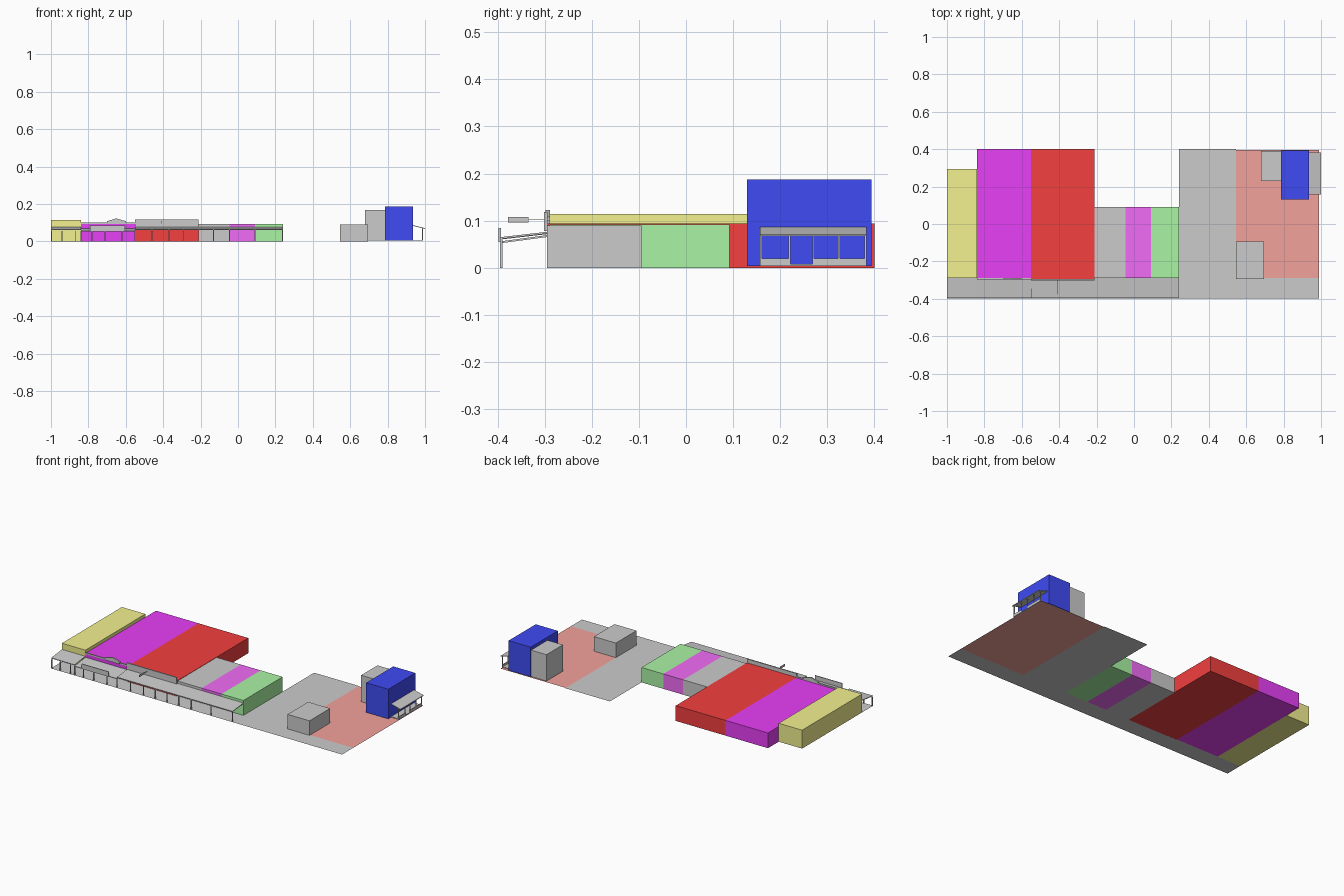
import bpy

def material(name, rgb):
    m = bpy.data.materials.new(name)
    m.diffuse_color = (*rgb, 1)
    return m

RED = material("red", (0.9, 0.05, 0.05))
MAGENTA = material("magenta", (0.81, 0.05, 0.92))
PINK = material("pink_magenta", (0.88, 0.15, 0.92))
YELLOW = material("yellow", (0.9, 0.88, 0.28))
GREEN = material("green", (0.4, 0.9, 0.37))
BLUE = material("blue", (0.05, 0.07, 0.9))
LOT = material("lot_red", (0.9, 0.36, 0.33))

def mesh(name, verts, faces, mat=None):
    me = bpy.data.meshes.new(name)
    me.from_pydata(verts, [], faces)
    ob = bpy.data.objects.new(name, me)
    bpy.context.collection.objects.link(ob)
    if mat:
        me.materials.append(mat)
    return ob

def prism(name, a, b, mat=None):
    """Solid between two matching loops of points."""
    n = len(a)
    faces = [tuple(reversed(range(n))), tuple(range(n, 2 * n))]
    faces += [(i, (i + 1) % n, n + (i + 1) % n, n + i) for i in range(n)]
    return mesh(name, a + b, faces, mat)

def box(name, x0, x1, y0, y1, z0, z1, mat=None):
    loop = [(x0, y0), (x1, y0), (x1, y1), (x0, y1)]
    return prism(name, [(x, y, z0) for x, y in loop], [(x, y, z1) for x, y in loop], mat)

def plane(name, x0, x1, y0, y1, mat=None):
    return mesh(name, [(x0, y0, 0), (x1, y0, 0), (x1, y1, 0), (x0, y1, 0)], [(0, 1, 2, 3)], mat)

# Ground
plane("front_walk", -1, 0.24, -0.398, -0.29)
plane("central_yard", 0.24, 0.545, -0.398, 0.4)
plane("lot_front_walk", 0.545, 0.99, -0.398, -0.29)
plane("red_lot", 0.545, 0.99, -0.29, 0.395, LOT)

# Row of shops
box("yellow_shop", -1, -0.84, -0.29, 0.295, 0, 0.114, YELLOW)
box("magenta_shop", -0.84, -0.55, -0.29, 0.4, 0, 0.094, MAGENTA)
box("red_shop", -0.55, -0.21, -0.295, 0.4, 0, 0.094, RED)
box("grey_shop", -0.21, -0.045, -0.29, 0.092, 0, 0.092)
box("small_magenta_shop", -0.045, 0.09, -0.29, 0.092, 0, 0.092, PINK)
box("green_shop", 0.09, 0.24, -0.29, 0.092, 0, 0.092, GREEN)

# Facade parapets and gable
box("red_shop_parapet", -0.55, -0.21, -0.301, -0.294, 0.078, 0.118)
box("magenta_shop_parapet", -0.84, -0.55, -0.296, -0.289, 0.094, 0.102)
gable = [(-0.70, 0.094), (-0.60, 0.094), (-0.60, 0.108), (-0.65, 0.123), (-0.70, 0.108)]
prism("magenta_shop_gable", [(x, -0.298, z) for x, z in gable], [(x, -0.289, z) for x, z in gable])

# Sloped porch roofs
def porch_roof(name, x0, x1, zf, zb, t=0.004):
    sec = [(-0.395, zf), (-0.29, zb), (-0.29, zb + t), (-0.395, zf + t)]
    prism(name, [(x0, y, z) for y, z in sec], [(x1, y, z) for y, z in sec])

porch_roof("yellow_porch_roof", -1, -0.84, 0.060, 0.072)
porch_roof("magenta_porch_roof", -0.84, -0.55, 0.052, 0.066)
porch_roof("main_porch_roof", -0.55, 0.24, 0.061, 0.073)

# Porch posts
for i, x in enumerate([-0.997, -0.94, -0.87, -0.84, -0.78, -0.71, -0.62, -0.552, -0.46,
                       -0.37, -0.29, -0.21, -0.13, -0.045, 0.09, 0.237]):
    box(f"porch_post_{i}", x - 0.0025, x + 0.0025, -0.395, -0.39, 0, 0.062 if x > -0.55 else 0.055)

# Blank sign boards
box("porch_front_board", -0.79, -0.605, -0.398, -0.393, 0.055, 0.084)
box("projecting_board", -0.413, -0.409, -0.378, -0.334, 0.096, 0.108)
box("projecting_board_arm", -0.412, -0.410, -0.334, -0.296, 0.101, 0.103)

# Buildings in the lot
box("low_shed", 0.545, 0.695, -0.295, -0.094, 0, 0.09)
box("tall_annex", 0.68, 0.785, 0.23, 0.39, 0.004, 0.167)
box("blue_tower", 0.785, 0.936, 0.13, 0.394, 0.004, 0.187, BLUE)

# Side porch of the blue building
sec = [(0.936, 0.083), (1.0, 0.067), (1.0, 0.071), (0.936, 0.087)]
prism("side_porch_roof", [(x, 0.157, z) for x, z in sec], [(x, 0.383, z) for x, z in sec])
box("side_porch_deck", 0.936, 0.99, 0.157, 0.383, 0.004, 0.008)
box("side_porch_rail_left", 0.984, 0.99, 0.157, 0.22, 0.005, 0.02)
box("side_porch_rail_right", 0.984, 0.99, 0.27, 0.383, 0.005, 0.02)
for i, y in enumerate([0.159, 0.22, 0.27, 0.325, 0.381]):
    box(f"side_porch_post_{i}", 0.985, 0.989, y - 0.002, y + 0.002, 0.005, 0.071)
